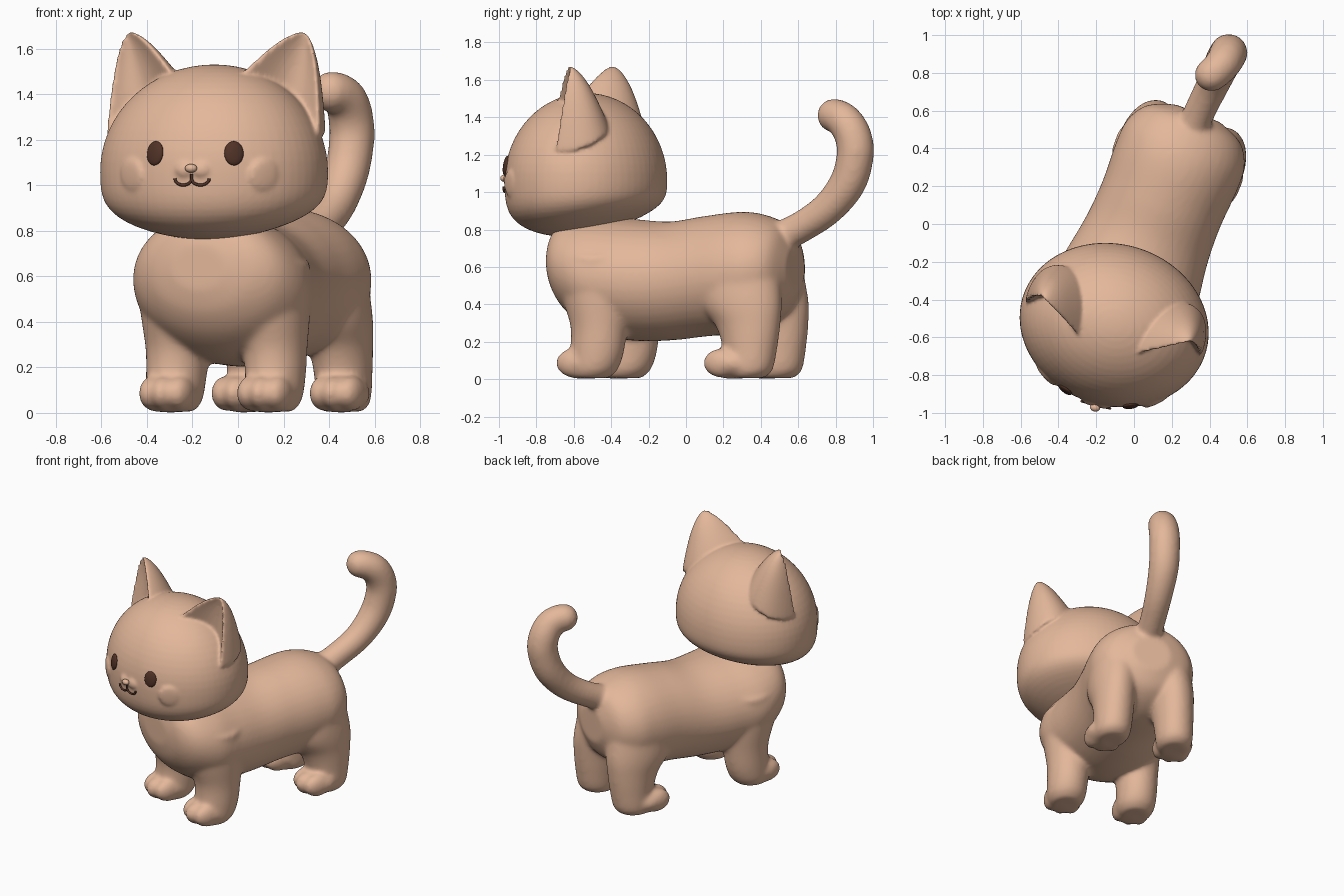
import bpy, bmesh
from math import sin, cos, pi, sqrt, radians
from mathutils import Vector, Matrix
from mathutils.bvhtree import BVHTree

cube = bpy.data.objects.get("Cube")
if cube:
    bpy.data.objects.remove(cube, do_unlink=True)


def material(name, rgb):
    m = bpy.data.materials.new(name)
    m.use_nodes = True
    m.diffuse_color = (*rgb, 1)
    m.node_tree.nodes["Principled BSDF"].inputs["Base Color"].default_value = (*rgb, 1)
    return m


FUR = material("warm tan", (0.77, 0.475, 0.325))
DARK = material("dark brown", (0.08, 0.032, 0.02))

BODY = Matrix.Rotation(radians(-22), 4, 'Z') @ Matrix.Translation((0.095, 0, 0))
HEAD = Matrix.Translation((-0.105, -0.535, 0)) @ Matrix.Rotation(radians(-17), 4, 'Z')
ANGLES = [2 * pi * i / 40 for i in range(40)]


def ball(bm, mat, centre, radii, seg=24):
    m = mat @ Matrix.Translation(centre) @ Matrix.Diagonal((*radii, 1))
    return bmesh.ops.create_uvsphere(bm, u_segments=seg, v_segments=seg // 2,
                                     radius=1, matrix=m)["verts"]


def smooth_path(rows, steps=6):
    """Fill in a list of number rows with a smooth spline."""
    rows = [Vector(r) for r in rows]
    padded = [rows[0]] + rows + [rows[-1]]
    out = []
    for a, b, c, d in zip(padded, padded[1:], padded[2:], padded[3:]):
        for k in range(steps):
            t = k / steps
            out.append(b + (c - a) * (t / 2) + (2 * a - 5 * b + 4 * c - d) * (t * t / 2)
                       + (3 * b - a - 3 * c + d) * (t ** 3 / 2))
    return out + [rows[-1]]


def loft(bm, mat, rings):
    """Skin a list of closed point rings and cap both ends."""
    loops = [[bm.verts.new(mat @ Vector(p)) for p in r] for r in rings]
    n = len(loops[0])
    for a, b in zip(loops, loops[1:]):
        for i in range(n):
            j = (i + 1) % n
            bm.faces.new((a[i], a[j], b[j], b[i]))
    bm.faces.new(loops[0][::-1])
    bm.faces.new(loops[-1])


def finish(bm, name, mat, voxel=0, smooth=0):
    bmesh.ops.recalc_face_normals(bm, faces=bm.faces)
    for f in bm.faces:
        f.smooth = True
    me = bpy.data.meshes.new(name)
    bm.to_mesh(me)
    bm.free()
    me.materials.append(mat)
    ob = bpy.data.objects.new(name, me)
    bpy.context.collection.objects.link(ob)
    if voxel:
        r = ob.modifiers.new("fuse", 'REMESH')
        r.mode = 'VOXEL'
        r.voxel_size = voxel
        r.use_smooth_shade = True
        s = ob.modifiers.new("soften", 'SMOOTH')
        s.factor = 0.5
        s.iterations = smooth


# Torso: (position along body, centre height, half width, half height)
bm = bmesh.new()
torso = [(-.70, .64, .13, .10), (-.665, .63, .26, .20), (-.58, .60, .355, .275),
         (-.43, .555, .40, .32), (-.25, .53, .375, .325), (-.05, .525, .345, .318),
         (.15, .55, .335, .322), (.36, .57, .345, .325), (.5, .58, .335, .295),
         (.61, .59, .265, .23), (.67, .59, .13, .12)]
loft(bm, BODY, [[(ru * cos(a), w, cz + rz * sin(a)) for a in ANGLES]
                for w, cz, ru, rz in smooth_path(torso)])

# Legs: (height, sideways offset, position along body, half width, half depth)
front_leg = [(.66, .19, -.40, .2, .22), (.45, .215, -.385, .17, .195),
             (.28, .23, -.37, .14, .155), (.14, .235, -.38, .13, .145),
             (.05, .235, -.40, .12, .13), (.005, .235, -.42, .09, .1)]
rear_leg = [(.62, .16, .40, .17, .23), (.42, .19, .425, .155, .235),
            (.29, .2, .475, .135, .18), (.17, .205, .49, .125, .15),
            (.05, .21, .485, .115, .13), (.005, .21, .465, .085, .1)]
for side in (1, -1):
    for leg, toe in ((front_leg, -.45), (rear_leg, .40)):
        loft(bm, BODY, [[(side * u + ru * cos(a), w + rw * sin(a), z) for a in ANGLES]
                        for z, u, w, ru, rw in smooth_path(leg)])
        # Paws with three soft toes
        ball(bm, BODY, (side * .232, toe, .086), (.126, .142, .086))
        for t in (-1, 0, 1):
            ball(bm, BODY, (side * .232 + t * .066, toe - .062 + abs(t) * .022, .086),
                 (.057, .1, .078))

# Tail: overlapping balls along a bent path, with the radius last
tail = [(.29, .46, .74, .09), (.35, .6, .805, .085), (.425, .755, .91, .09),
        (.475, .865, 1.05, .099), (.5, .905, 1.2, .101), (.495, .893, 1.3, .1),
        (.475, .855, 1.37, .096), (.44, .815, 1.402, .092), (.41, .79, 1.41, .09)]
for x, y, z, r in smooth_path(tail):
    ball(bm, Matrix(), (x, y, z), (r, r, r), 20)
finish(bm, "body", FUR, 0.0125, 16)

# Head: squashed ball with a full, flatter underside that rises to the back
bm = bmesh.new()
for v in ball(bm, Matrix(), (0, 0, 0), (1, 1, 1), 64):
    x, y, z = v.co
    y *= .428
    if z > 0:
        z = 1.06 + .47 * z
    else:
        full = 1 + .42 * z * z * (1 - z * z)
        x, y = x * full, y * full
        z = 1.06 + .29 * z - .17 * y * z
    v.co = (x * .507, y, z)
skin = BVHTree.FromBMesh(bm)
bm.transform(HEAD)


# Face details sit on the head surface
def on_face(u, z):
    hit, normal, _, _ = skin.ray_cast(Vector((u + .03, -2, z)), Vector((0, 1, 0)))
    return hit, normal if normal.y < 0 else -normal


def face_bump(bm, u, z, radii, lift=0):
    hit, normal = on_face(u, z)
    turn = normal.to_track_quat('Z', 'Y').to_matrix().to_4x4()
    ball(bm, HEAD @ Matrix.Translation(hit + normal * lift) @ turn, (0, 0, 0), radii)


# Ears: tapered, hollowed at the front, with rounded tips
base, tip = Vector((.315, -.03, 1.345)), Vector((.41, .03, 1.668))
across = Vector((.175, .05, -.125))


def ear_ring(t):
    size = (1 - .76 * t ** 1.1) * sqrt(max(0.003, 1 - t ** 7))
    ring = []
    for a in ANGLES:
        s = sin(a)
        depth = .25 * s if s > 0 else -.1 * sqrt(-s) + .17 * s * s
        ring.append(base.lerp(tip, t) + across * (cos(a) * size)
                    + Vector((0, depth * size, 0)))
    return ring


for side in (1, -1):
    loft(bm, HEAD @ Matrix.Diagonal((side, 1, 1, 1)),
         [ear_ring(1 - (1 - i / 20) ** 1.5) for i in range(21)])
    # Soft cheeks and muzzle pads
    face_bump(bm, side * .3, 1.045, (.07, .07, .013))
    face_bump(bm, side * .038, 1.068, (.04, .032, .018))
finish(bm, "head_with_ears", FUR, 0.01, 7)

bm = bmesh.new()
face_bump(bm, 0, 1.073, (.027, .019, .02), .022)
finish(bm, "nose", FUR)

for side, s_name in ((1, "left"), (-1, "right")):
    bm = bmesh.new()
    face_bump(bm, side * .178, 1.14, (.043, .054, .016))
    finish(bm, s_name + "_eye", DARK)

    # Mouth: half of a soft W
    pts = [(0, 1.05)] + [(side * (.038 - .038 * cos(a)), 1.03 - .028 * sin(a))
                         for a in [pi * i / 12 for i in range(13)]]
    cu = bpy.data.curves.new(s_name + "_mouth", 'CURVE')
    cu.dimensions = '3D'
    cu.bevel_depth = .0065
    cu.use_fill_caps = True
    sp = cu.splines.new('POLY')
    sp.points.add(len(pts) - 1)
    for p, (u, z) in zip(sp.points, pts):
        hit, normal = on_face(u, z)
        p.co = (*(HEAD @ (hit + normal * .01)), 1)
    cu.materials.append(DARK)
    bpy.context.collection.objects.link(bpy.data.objects.new(s_name + "_mouth", cu))
